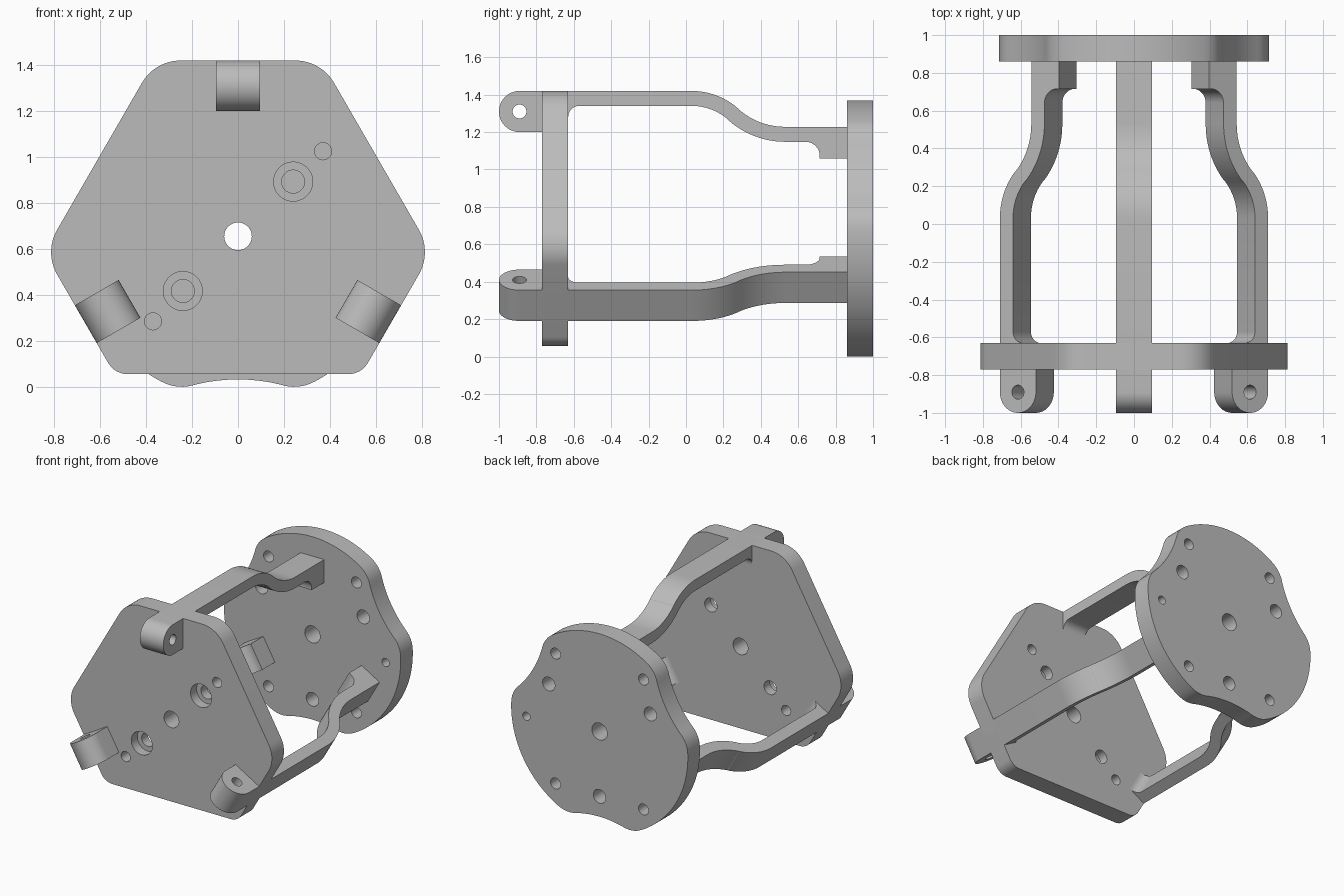
import bpy, bmesh
from math import sin, cos, tan, pi, radians, sqrt
from mathutils import Matrix, Vector

AXIS_Z = 0.655          # height of the central axis
FRONT = (-0.77, -0.63)  # front plate depth range
BACK = (0.86, 1.0)      # back plate depth range
ARM_ANGLES = (0, 120, 240)

if "Cube" in bpy.data.objects:
    bpy.data.objects.remove(bpy.data.objects["Cube"], do_unlink=True)

grey = bpy.data.materials.new("plain_grey")
grey.use_nodes = True
grey.diffuse_color = (0.5, 0.5, 0.5, 1)
grey.node_tree.nodes["Principled BSDF"].inputs["Base Color"].default_value = (0.5, 0.5, 0.5, 1)


def prism(name, outline, start, depth):
    """Extrude a closed outline of 3D points along a depth vector."""
    bm = bmesh.new()
    face = bm.faces.new([bm.verts.new(Vector(p) + Vector(start)) for p in outline])
    moved = bmesh.ops.extrude_face_region(bm, geom=[face])["geom"]
    bmesh.ops.translate(bm, vec=depth, verts=[v for v in moved if isinstance(v, bmesh.types.BMVert)])
    bmesh.ops.recalc_face_normals(bm, faces=bm.faces)
    mesh = bpy.data.meshes.new(name)
    bm.to_mesh(mesh)
    bm.free()
    mesh.materials.append(grey)
    obj = bpy.data.objects.new(name, mesh)
    bpy.context.collection.objects.link(obj)
    return obj


def plate(name, outline, span):
    """Plate lying across the central axis."""
    pts = [(x, 0, z + AXIS_Z) for x, z in outline]
    return prism(name, pts, (0, span[0], 0), (0, span[1] - span[0], 0))


def drill(obj, holes):
    """Cut round holes given as (centre, direction, radius, length)."""
    for centre, direction, radius, length in holes:
        bm = bmesh.new()
        turn = Vector(direction).to_track_quat('Z', 'Y').to_matrix().to_4x4()
        bmesh.ops.create_cone(bm, cap_ends=True, segments=40, radius1=radius, radius2=radius,
                              depth=length, matrix=Matrix.Translation(centre) @ turn)
        mesh = bpy.data.meshes.new("hole_cutter")
        bm.to_mesh(mesh)
        bm.free()
        mesh.materials.append(grey)
        cutter = bpy.data.objects.new("hole_cutter", mesh)
        cutter.hide_render = True
        bpy.context.collection.objects.link(cutter)
        mod = obj.modifiers.new("hole", 'BOOLEAN')
        mod.operation, mod.solver, mod.object = 'DIFFERENCE', 'EXACT', cutter
        bpy.context.view_layer.objects.active = obj
        bpy.ops.object.modifier_apply(modifier=mod.name)
        bpy.data.objects.remove(cutter, do_unlink=True)


def smooth(obj):
    bpy.ops.object.select_all(action='DESELECT')
    obj.select_set(True)
    bpy.context.view_layer.objects.active = obj
    bpy.ops.object.shade_smooth_by_angle(angle=radians(30))


def arc(cx, cy, r, a0, a1, n=12):
    """Points on an arc, angles in degrees."""
    steps = [radians(a0 + (a1 - a0) * i / n) for i in range(n + 1)]
    return [(cx + r * cos(a), cy + r * sin(a)) for a in steps]


# Front plate: six flats, each corner rounded
flats = [(30, 0.696), (90, 0.765), (150, 0.696), (210, 0.765), (270, 0.60), (330, 0.765)]
corner_radii = [0.195, 0.195, 0.195, 0.1, 0.1, 0.195]
outline = []
for i, r in enumerate(corner_radii):
    (a, d0), (_, d1) = flats[i], flats[(i + 1) % 6]
    d0, d1 = d0 - r, d1 - r
    t = (d1 - d0 / 2) / sin(pi / 3)
    ca, sa = cos(radians(a)), sin(radians(a))
    outline += arc(d0 * ca - t * sa, d0 * sa + t * ca, r, a, a + 60)
front_plate = plate("front_plate", outline, FRONT)

Y = (0, 1, 0)
mid = sum(FRONT) / 2
holes = [((0, mid, AXIS_Z), Y, 0.06, 0.4)]
for s in (-1, 1):
    holes += [((s * 0.24, mid, AXIS_Z + s * 0.238), Y, 0.05, 0.4),
              ((s * 0.24, FRONT[0], AXIS_Z + s * 0.238), Y, 0.085, 0.14),
              ((s * 0.37, mid, AXIS_Z + s * 0.37), Y, 0.037, 0.4)]
drill(front_plate, holes)
smooth(front_plate)


# Back plate: disc with three shallow scallops blended into the rim
def rim_radius(a):
    """Rim radius at angle a (radians) away from a scallop centre."""
    a = abs(a)
    if a < radians(16.9):
        c, r = 0.623 + 0.77, 0.77
        return c * cos(a) - sqrt(r * r - (c * sin(a)) ** 2)
    if a < radians(27.5):
        c, r, b = 0.53, 0.185, a - radians(27.5)
        return c * cos(b) + sqrt(r * r - (c * sin(b)) ** 2)
    return 0.715


outline = []
for deg in range(0, 360, 2):
    a = radians(deg)
    r = rim_radius(radians((deg - 30 + 60) % 120 - 60))
    outline.append((r * cos(a), r * sin(a)))
back_plate = plate("back_plate", outline, BACK)

spots = [(0, 0, 0.062), (0.592, -0.047, 0.03)]
spots += [(sx * 0.356, sz * 0.475, 0.04) for sx in (-1, 1) for sz in (-1, 1)]
spots += [(0.475 * cos(radians(a)), 0.475 * sin(radians(a)), 0.05) for a in (30, 150, 270)]
drill(back_plate, [((x, sum(BACK) / 2, AXIS_Z + z), Y, r, 0.4) for x, z, r in spots])
smooth(back_plate)

# Arm side profile as (depth, distance from the axis)
TOP, LOW, THICK, BEND = 0.765, 0.573, 0.08, 41.6
Y0, Y1, R = 0.03, 0.53, 0.376
profile = arc(-0.89, TOP - 0.11, 0.11, 270, 90, 24)                # rounded lug
profile += arc(Y0, TOP - R, R, 90, 90 - BEND)                      # outer bend
profile += arc(Y1, LOW + R, R, 270 - BEND, 270)
profile += [(BACK[0] + 0.02, LOW), (BACK[0] + 0.02, 0.405), (0.715, 0.405)]
profile += arc(0.64, LOW - THICK - 0.075, 0.075, 0, 90, 8)         # foot fillet
profile += arc(Y1, LOW + R, R + THICK, 270, 270 - BEND)            # inner bend
profile += arc(Y0, TOP - R, R - THICK, 90 - BEND, 90)
profile += arc(-0.57, TOP - THICK - 0.06, 0.06, 90, 180, 8)        # fillet behind plate
profile += [(-0.68, TOP - THICK - 0.06), (-0.68, TOP - 0.22)]

WIDTH = 0.19
for name, angle in zip(("top_arm", "lower_left_arm", "lower_right_arm"), ARM_ANGLES):
    arm = prism(name, [(0, y, z) for y, z in profile], (-WIDTH / 2, 0, 0), (WIDTH, 0, 0))
    drill(arm, [((0, -0.89, TOP - 0.11), (1, 0, 0), 0.037, 0.4)])
    arm.data.transform(Matrix.Translation((0, 0, AXIS_Z)) @ Matrix.Rotation(radians(angle), 4, 'Y'))
    smooth(arm)
